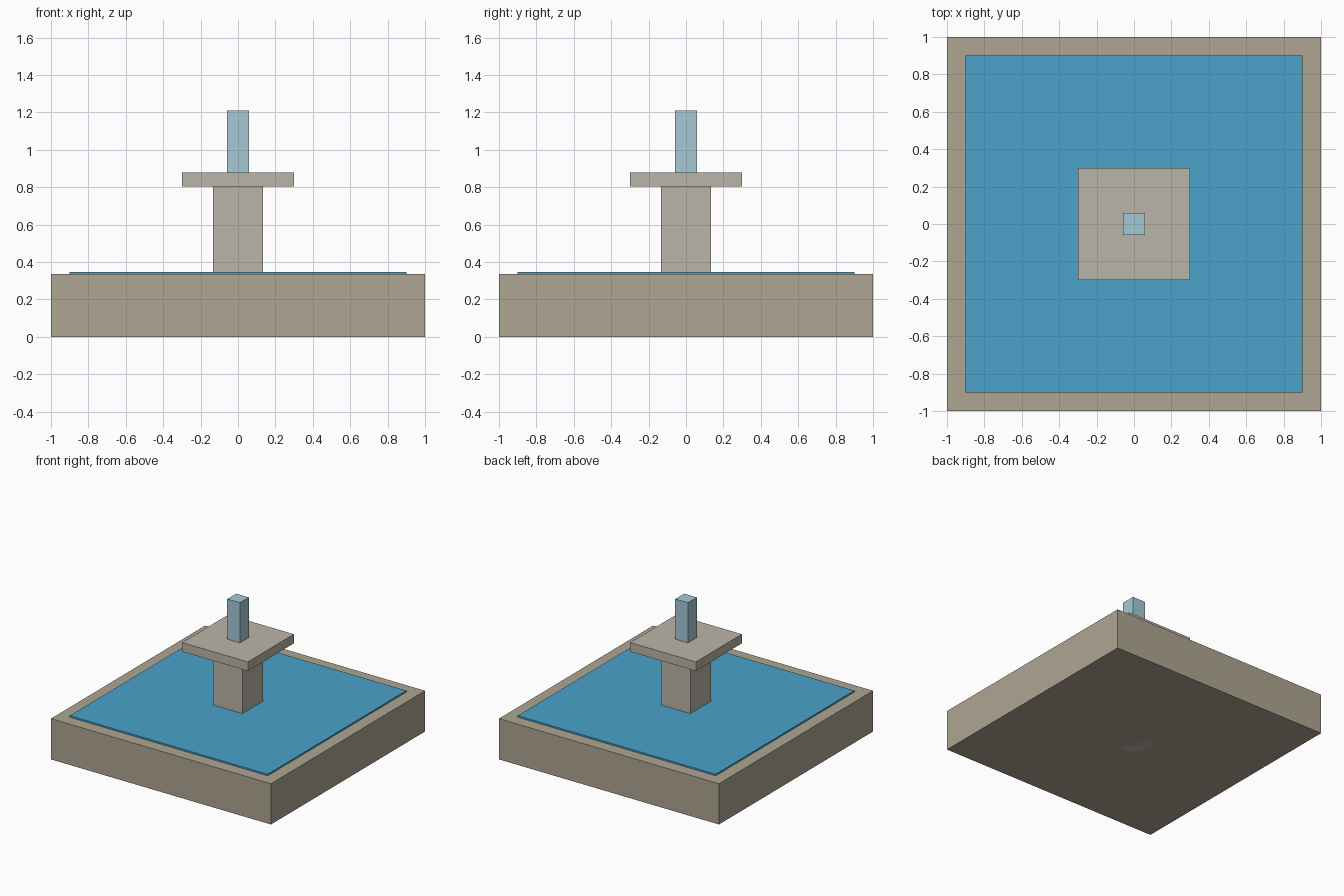
import bpy

if "Cube" in bpy.data.objects:
    bpy.data.objects.remove(bpy.data.objects["Cube"])


def material(name, rgb):
    m = bpy.data.materials.new(name)
    m.diffuse_color = (*rgb, 1)
    m.use_nodes = True
    m.node_tree.nodes["Principled BSDF"].inputs["Base Color"].default_value = m.diffuse_color
    return m


def block(name, width, z0, z1, mat):
    """Square block centred on the z axis, spanning z0 to z1."""
    bpy.ops.mesh.primitive_cube_add(size=1, location=(0, 0, (z0 + z1) / 2))
    ob = bpy.context.object
    ob.name = name
    ob.scale = (width, width, z1 - z0)
    bpy.ops.object.transform_apply(location=False, rotation=False, scale=True)
    ob.data.materials.append(mat)
    return ob


stone = material("stone", (0.43, 0.38, 0.29))
pale_stone = material("pale_stone", (0.50, 0.46, 0.39))
water = material("water", (0.07, 0.36, 0.60))
spray = material("spray", (0.38, 0.59, 0.67))

# Basin with a thin sheet of water on top
block("basin", 2.0, 0, 0.335, stone)
block("pool_water", 1.8, 0.333, 0.348, water)

# Pedestal runs down through the basin to the ground
block("pedestal", 0.267, 0, 0.805, pale_stone)
block("upper_bowl", 0.597, 0.805, 0.88, pale_stone)

# Water jet
block("water_jet", 0.115, 0.88, 1.21, spray)
